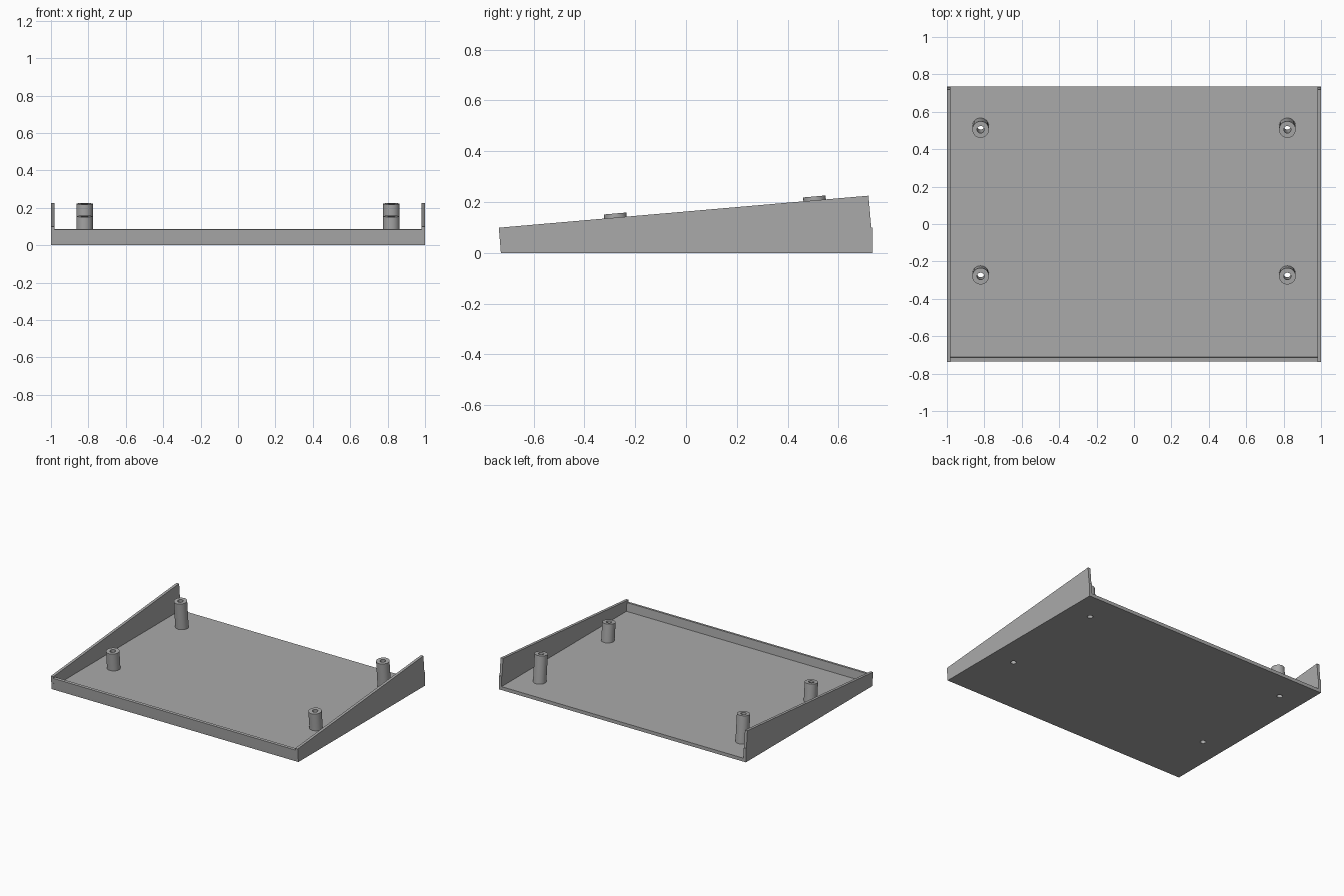
import bpy, bmesh, math
from mathutils import Matrix, Vector

cube = bpy.data.objects.get("Cube")
if cube:
    bpy.data.objects.remove(cube, do_unlink=True)

TILT = math.radians(5)
WALL, FLOOR = 0.02, 0.025

grey = bpy.data.materials.new("plain grey")
grey.use_nodes = True
colour = (0.4, 0.4, 0.4, 1)
grey.diffuse_color = colour
grey.node_tree.nodes["Principled BSDF"].inputs["Base Color"].default_value = colour


def add_object(name, bm):
    bmesh.ops.recalc_face_normals(bm, faces=bm.faces)
    mesh = bpy.data.meshes.new(name)
    bm.to_mesh(mesh)
    bm.free()
    mesh.materials.append(grey)
    obj = bpy.data.objects.new(name, mesh)
    bpy.context.collection.objects.link(obj)
    return obj


def extrude_profile(name, profile, x0, x1):
    """Extrude a (y, z) outline along x."""
    bm = bmesh.new()
    face = bm.faces.new([bm.verts.new((x0, y, z)) for y, z in profile])
    out = bmesh.ops.extrude_face_region(bm, geom=[face])
    verts = [v for v in out["geom"] if isinstance(v, bmesh.types.BMVert)]
    bmesh.ops.translate(bm, verts=verts, vec=(x1 - x0, 0, 0))
    return add_object(name, bm)


def tilted_cylinder(name, top, radius, length, extra=0):
    """Cylinder leaning with the tray, its upper end centred on top."""
    bm = bmesh.new()
    matrix = (Matrix.Translation(Vector(top)) @ Matrix.Rotation(TILT, 4, "X")
              @ Matrix.Translation((0, 0, (extra - length) / 2)))
    bmesh.ops.create_cone(bm, cap_ends=True, segments=40, radius1=radius,
                          radius2=radius, depth=length + extra, matrix=matrix)
    return add_object(name, bm)


def drill(target, cutter):
    mod = target.modifiers.new("screw hole", "BOOLEAN")
    mod.operation, mod.solver, mod.object = "DIFFERENCE", "EXACT", cutter
    bpy.context.view_layer.objects.active = target
    bpy.ops.object.modifier_apply(modifier=mod.name)


# Floor plate, open at the back
floor = extrude_profile("floor", [(-0.729, 0), (0.735, 0), (0.735, FLOOR), (-0.731, FLOOR)],
                        -1 + WALL, 1 - WALL)

# Low front lip, leaning forward
extrude_profile("front_lip", [(-0.731, FLOOR), (-0.71, FLOOR), (-0.715, 0.087), (-0.735, 0.085)],
                -1 + WALL, 1 - WALL)

# Wedge-shaped side walls with a small step at the back
side = [(-0.729, 0), (0.735, 0), (0.735, 0.1), (0.729, 0.1), (0.718, 0.225), (-0.737, 0.099)]
extrude_profile("left_wall", side, 1 - WALL, 1)
extrude_profile("right_wall", side, -1, -1 + WALL)

# Hollow mounting posts, drilled through the floor
for row, y, z in (("front", -0.279, 0.155), ("back", 0.505, 0.222)):
    for hand, x in (("left", 0.82), ("right", -0.82)):
        post = tilted_cylinder(f"{row}_{hand}_post", (x, y, z), 0.0445, z - 0.01)
        cutter = tilted_cylinder("drill", (x, y, z), 0.019, z + 0.05, 0.05)
        drill(post, cutter)
        drill(floor, cutter)
        bpy.data.objects.remove(cutter, do_unlink=True)
        bpy.ops.object.select_all(action="DESELECT")
        post.select_set(True)
        bpy.context.view_layer.objects.active = post
        bpy.ops.object.shade_smooth_by_angle(angle=math.radians(30))
